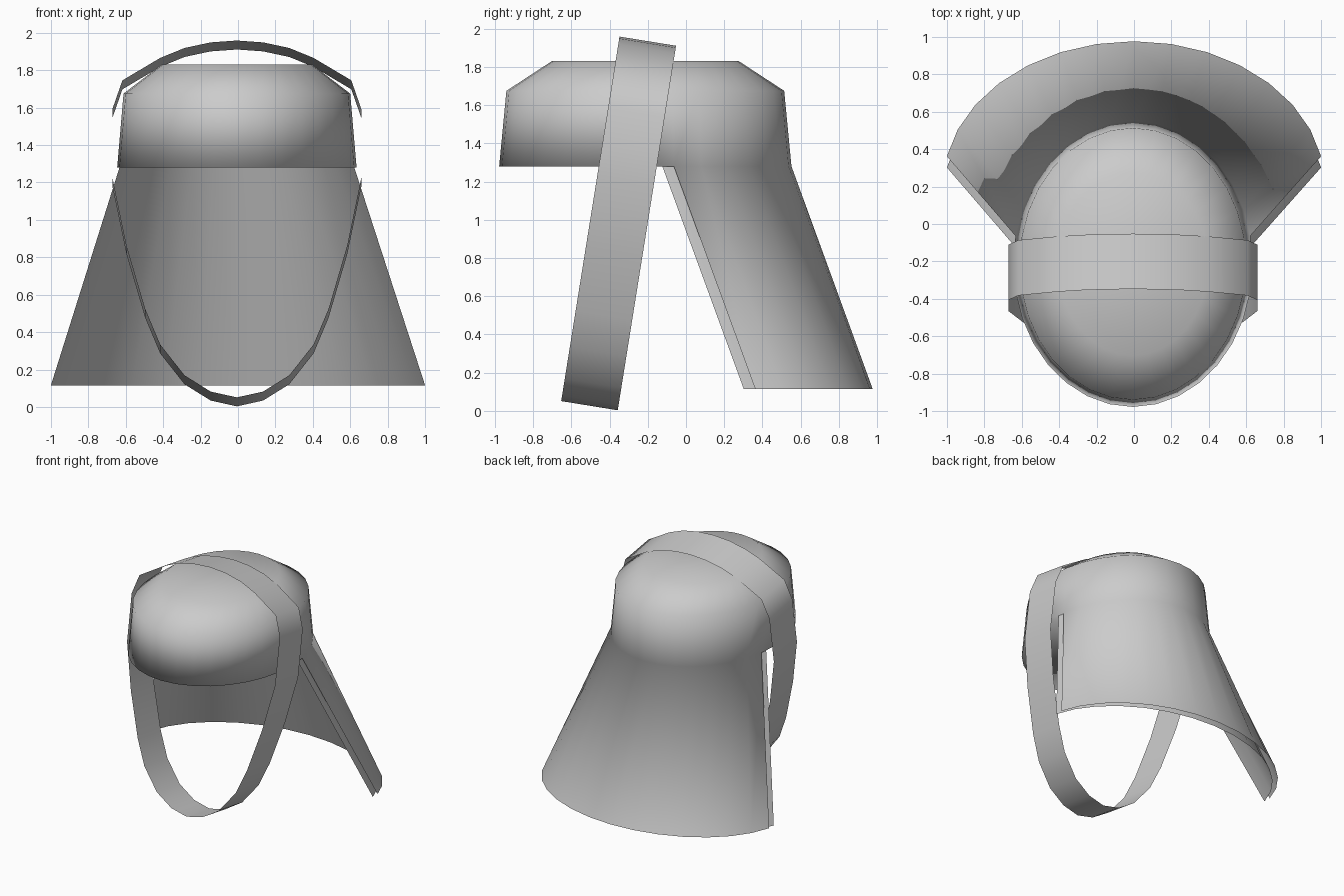
import bpy, bmesh
from math import sin, cos, pi

if "Cube" in bpy.data.objects:
    bpy.data.objects.remove(bpy.data.objects["Cube"])

GREY = (0.6, 0.6, 0.6, 1)
cloth = bpy.data.materials.new("grey cloth")
cloth.use_nodes = True
cloth.diffuse_color = GREY
cloth.node_tree.nodes["Principled BSDF"].inputs["Base Color"].default_value = GREY

SEGS = 32
CX, CY = -0.006, -0.213


def ring(bm, rx, ry, z, x=CX, y=CY, first=0, count=SEGS):
    """Ellipse points, or the arc from step first."""
    return [bm.verts.new((x + rx * cos(2 * pi * i / SEGS), y + ry * sin(2 * pi * i / SEGS), z))
            for i in range(first, first + count)]


def bridge(bm, a, b, closed=False):
    for i in range(len(a) if closed else len(a) - 1):
        j = (i + 1) % len(a)
        bm.faces.new((a[i], a[j], b[j], b[i]))


def finish(bm, name):
    for face in bm.faces:
        face.smooth = True
    mesh = bpy.data.meshes.new(name)
    bm.to_mesh(mesh)
    bm.free()
    mesh.materials.append(cloth)
    bpy.context.collection.objects.link(bpy.data.objects.new(name, mesh))


def flap_hem(bm, shift=0):
    return ring(bm, 1.02, 0.764, 0.115, 0, 0.213 + shift, 1, 15)


# Closed cap crown with the outer neck flap flaring from the back of its rim
bm = bmesh.new()
rim = ring(bm, 0.64, 0.765, 1.28)
shoulder = ring(bm, 0.606, 0.727, 1.675)
top = ring(bm, 0.403, 0.49, 1.83)
bridge(bm, rim, shoulder, True)
bridge(bm, shoulder, top, True)
bm.faces.new(top)
bm.faces.new(rim[::-1])
bridge(bm, flap_hem(bm), rim[1:16])
finish(bm, "cap_and_neck_flap")

# Inner layer of the neck flap, set slightly forward
bm = bmesh.new()
lining_top = ring(bm, 0.64, 0.765, 1.28, CX, CY - 0.06, 1, 15)
bridge(bm, flap_hem(bm, -0.06), lining_top)
finish(bm, "neck_flap_lining")

# Chin strap: a thin tilted band over the crown and under the chin
side = [(0.14, 1.925), (0.28, 1.895), (0.41, 1.842), (0.612, 1.722), (0.665, 1.57),
        (0.665, 1.2), (0.59, 0.84), (0.49, 0.5), (0.41, 0.31), (0.28, 0.145), (0.14, 0.058)]
loop = [(0, 1.935)] + side + [(0, 0.027)] + [(-x, z) for x, z in reversed(side)]
bm = bmesh.new()
front, back = ([bm.verts.new((x + CX, -0.2 + (z - 1.935) * 0.16 + s * 0.148, z - s * 0.024))
                for x, z in loop] for s in (-1, 1))
bridge(bm, front, back, True)
bmesh.ops.recalc_face_normals(bm, faces=bm.faces)
finish(bm, "chin_strap")
